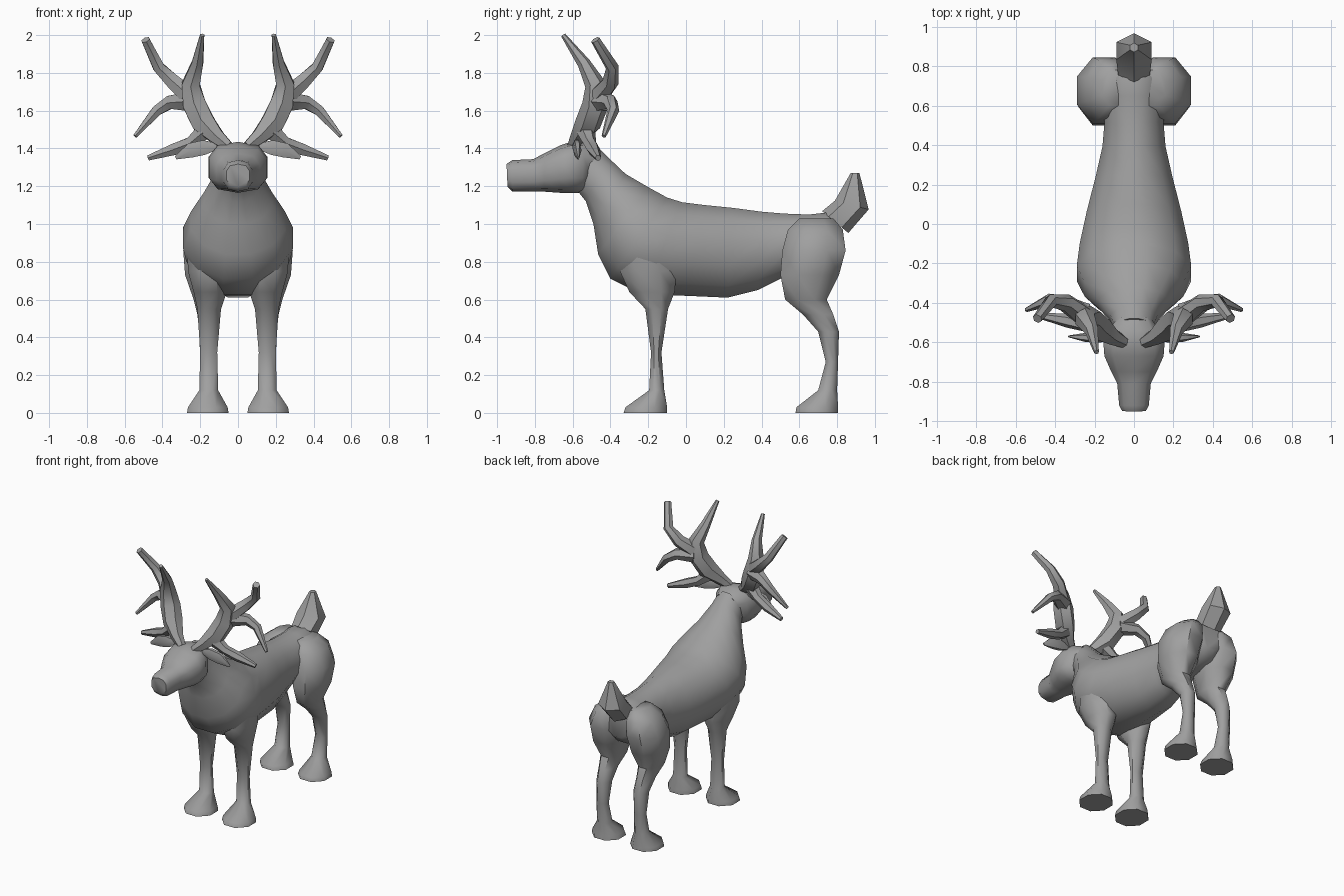
import bpy, bmesh, math
from mathutils import Vector

if "Cube" in bpy.data.objects:
    bpy.data.objects.remove(bpy.data.objects["Cube"], do_unlink=True)

GREY = (0.35, 0.35, 0.35, 1)
hide = bpy.data.materials.new("plain grey")
hide.use_nodes = True
hide.diffuse_color = GREY
hide.node_tree.nodes["Principled BSDF"].inputs["Base Color"].default_value = GREY


def skin(name, rings, mirror=False):
    """Bridge rings of points into a closed, smooth-shaded skin."""
    bm = bmesh.new()
    loops = [[bm.verts.new(p) for p in ring] for ring in rings]
    n = len(loops[0])
    for a, b in zip(loops, loops[1:]):
        for i in range(n):
            j = (i + 1) % n
            bm.faces.new((a[i], a[j], b[j], b[i]))
    bm.faces.new(loops[0])
    bm.faces.new(loops[-1])
    bmesh.ops.recalc_face_normals(bm, faces=bm.faces)
    mesh = bpy.data.meshes.new(name)
    bm.to_mesh(mesh)
    bm.free()
    mesh.materials.append(hide)
    ob = bpy.data.objects.new(name, mesh)
    bpy.context.collection.objects.link(ob)
    if mirror:
        ob.modifiers.new("Mirror", 'MIRROR').use_axis[0] = True
        ob.modifiers["Mirror"].use_mirror_merge = False
    bpy.ops.object.select_all(action='DESELECT')
    ob.select_set(True)
    bpy.context.view_layer.objects.active = ob
    bpy.ops.object.shade_smooth_by_angle(angle=math.radians(50))
    return ob


def oval(center, u, v, sides, power=1.0):
    """Ring around center; a power below 1 makes it squarer."""
    pts = []
    for i in range(sides):
        t = 2 * math.pi * (i + 0.5) / sides
        c, s = math.cos(t), math.sin(t)
        pts.append(center + u * math.copysign(abs(c) ** power, c)
                   + v * math.copysign(abs(s) ** power, s))
    return pts


def loft(name, stations, sides=12, power=1.0):
    """Stations: top y, top z, bottom y, bottom z, half width."""
    grow = 1 / math.cos(math.pi / sides) ** power
    rings = []
    for ty, tz, by, bz, w in stations:
        top, low = Vector((0, ty, tz)), Vector((0, by, bz))
        rings.append(oval((top + low) / 2, Vector((w * grow, 0, 0)),
                          (top - low) / 2 * grow, sides, power))
    return skin(name, rings)


def leg(name, stations, sides=8):
    """Stations: z, front y, back y, inner x, outer x."""
    g = 1 / math.cos(math.pi / sides)
    rings = [oval(Vector(((a + b) / 2, (f + r) / 2, z)), Vector(((b - a) / 2 * g, 0, 0)),
                  Vector((0, (r - f) / 2 * g, 0)), sides) for z, f, r, a, b in stations]
    return skin(name, rings, True)


def tine(name, path, radii, flat=1.0, sides=6):
    """Tapered tube following a path, mirrored to both sides."""
    pts = [Vector(p) for p in path]
    rings = []
    for i, p in enumerate(pts):
        d = (pts[min(i + 1, len(pts) - 1)] - pts[max(i - 1, 0)]).normalized()
        u = d.cross(Vector((0, 1, 0))).normalized()
        rings.append(oval(p, u * radii[i], d.cross(u) * radii[i] * flat, sides))
    return skin(name, rings, True)


# Neck, chest, barrel and rump
loft("body", [
    (-.48, 1.42, -.57, 1.17, .10), (-.42, 1.36, -.53, 1.12, .12),
    (-.32, 1.265, -.49, 1.0, .18), (-.2, 1.195, -.465, .84, .25),
    (-.1, 1.14, -.40, .71, .29), (-.02, 1.115, -.23, .625, .275),
    (.1, 1.1, .0, .62, .24), (.25, 1.085, .22, .61, .195),
    (.4, 1.065, .38, .65, .16), (.52, 1.055, .5, .71, .15),
    (.65, 1.05, .65, .73, .16), (.74, 1.06, .76, .76, .15),
    (.81, 1.03, .82, .82, .10)])

# Head tapering to a blunt muzzle
loft("head", [
    (-.47, 1.40, -.52, 1.2, .09), (-.54, 1.43, -.55, 1.17, .13),
    (-.61, 1.43, -.6, 1.17, .155), (-.67, 1.41, -.67, 1.17, .15),
    (-.75, 1.37, -.75, 1.175, .115), (-.81, 1.34, -.81, 1.175, .085),
    (-.92, 1.335, -.92, 1.175, .075), (-.95, 1.315, -.945, 1.2, .06)], 10, .75)

# Upright tail
loft("tail", [
    (.73, 1.06, .85, .96, .08), (.8, 1.12, .955, 1.08, .09),
    (.875, 1.27, .915, 1.27, .02)], 6)

# Legs with wedge feet
leg("front_leg", [
    (.92, -.33, -.08, .06, .27), (.75, -.35, -.05, .05, .265),
    (.64, -.30, -.06, .06, .235), (.55, -.215, -.095, .09, .215),
    (.32, -.185, -.13, .11, .2), (.12, -.195, -.115, .105, .205),
    (.03, -.32, -.1, .055, .265), (0, -.33, -.1, .05, .27)])
leg("hind_leg", [
    (1.03, .6, .78, .04, .16), (.97, .54, .83, .02, .24),
    (.86, .51, .845, .015, .29), (.73, .5, .81, .04, .28),
    (.6, .525, .745, .08, .235), (.52, .62, .78, .1, .215),
    (.43, .7, .81, .105, .205), (.27, .74, .805, .115, .2),
    (.12, .7, .8, .105, .205), (.03, .585, .805, .06, .265),
    (0, .58, .805, .05, .27)])

# Ears
tine("ear", [(.11, -.58, 1.41), (.18, -.58, 1.405), (.25, -.575, 1.39), (.33, -.57, 1.35)],
     [.02, .045, .045, .01], .5)

# Antlers: one beam and four tines on each side
tine("antler_beam", [(.05, -.6, 1.41), (.11, -.57, 1.46), (.18, -.52, 1.53), (.23, -.48, 1.63),
                     (.25, -.48, 1.74), (.215, -.54, 1.85), (.19, -.65, 2.0)],
     [.03, .045, .07, .07, .055, .035, .013])
tine("antler_upper_tine", [(.26, -.46, 1.68), (.34, -.4, 1.75), (.42, -.39, 1.83), (.49, -.48, 1.975)],
     [.055, .045, .035, .025])
tine("antler_outer_tine", [(.25, -.46, 1.65), (.36, -.4, 1.645), (.43, -.385, 1.6), (.545, -.435, 1.465)],
     [.06, .04, .032, .012])
tine("antler_lower_tine", [(.18, -.53, 1.49), (.25, -.51, 1.43), (.34, -.49, 1.395), (.475, -.465, 1.35)],
     [.05, .035, .035, .016])
